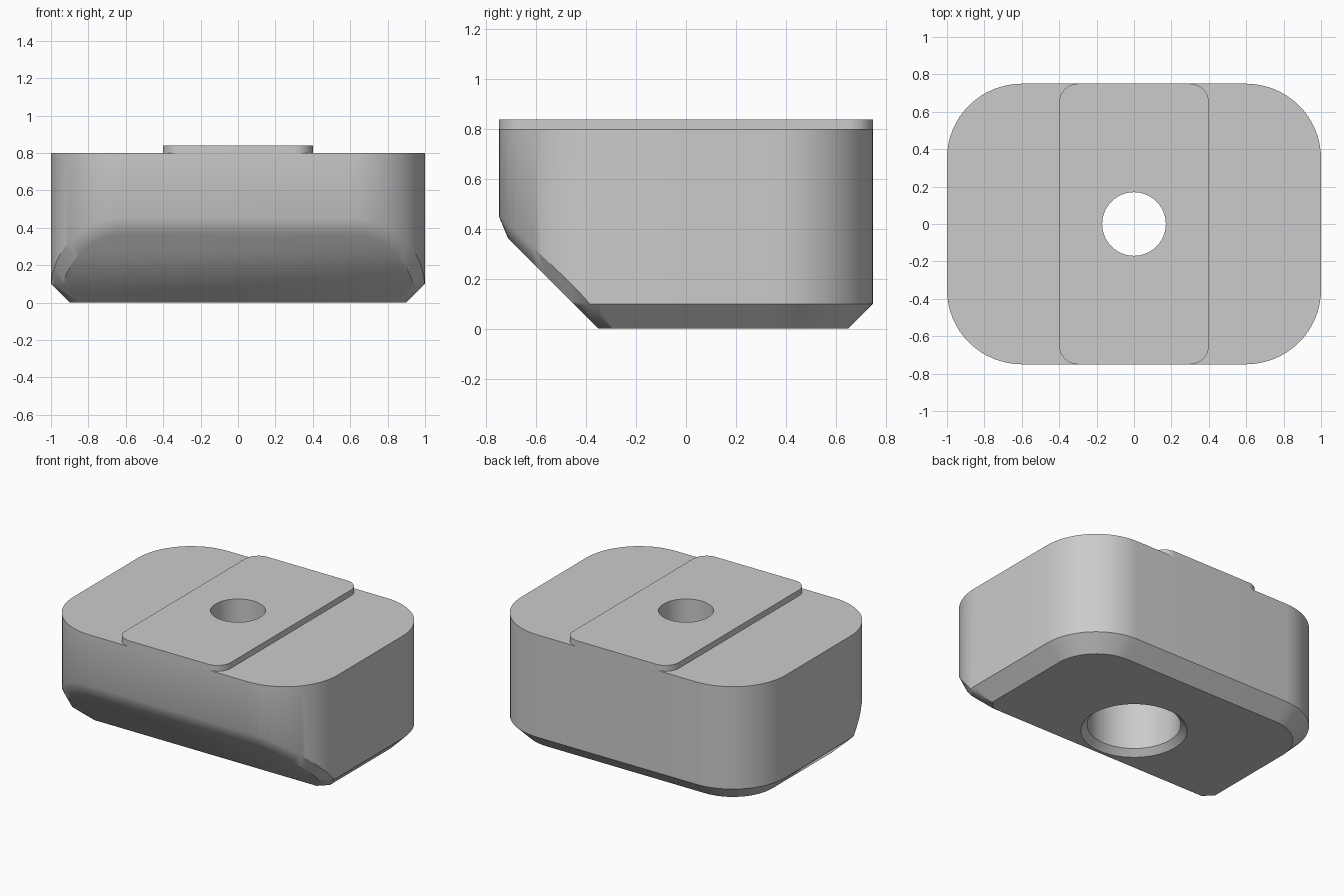
import bpy, bmesh, math
from mathutils import Vector

old = bpy.data.objects.get("Cube")
if old:
    bpy.data.objects.remove(old, do_unlink=True)

grey = bpy.data.materials.new("light grey")
grey.use_nodes = True
colour = (0.6, 0.6, 0.6, 1)
grey.diffuse_color = colour
grey.node_tree.nodes["Principled BSDF"].inputs["Base Color"].default_value = colour


def outline(half_x, half_y, radius, z, steps=16):
    """Rounded rectangle as a counterclockwise loop."""
    pts = []
    for quarter, (sx, sy) in enumerate([(1, 1), (-1, 1), (-1, -1), (1, -1)]):
        for i in range(steps + 1):
            a = (quarter + i / steps) * math.pi / 2
            pts.append((sx * (half_x - radius) + radius * math.cos(a),
                        sy * (half_y - radius) + radius * math.sin(a), z))
    return pts


def stack(loops):
    """Closed solid lofted through loops of equal size."""
    bm = bmesh.new()
    rings = [[bm.verts.new(p) for p in loop] for loop in loops]
    for low, high in zip(rings, rings[1:]):
        for i in range(len(low)):
            j = (i + 1) % len(low)
            bm.faces.new((low[i], low[j], high[j], high[i]))
    bm.faces.new(rings[0][::-1])
    bm.faces.new(rings[-1])
    return bm


def slice_off(bm, point, normal):
    """Cut a convex solid by a plane and cap the opening."""
    bmesh.ops.bisect_plane(bm, geom=bm.verts[:] + bm.edges[:] + bm.faces[:], dist=1e-5,
                           plane_co=point, plane_no=normal, clear_outer=True)
    bmesh.ops.remove_doubles(bm, verts=bm.verts[:], dist=1e-4)
    rim = [e for e in bm.edges if e.is_boundary]
    if rim:
        bmesh.ops.holes_fill(bm, edges=rim, sides=0)
    bm.normal_update()


def make(name, bm):
    bmesh.ops.recalc_face_normals(bm, faces=bm.faces[:])
    mesh = bpy.data.meshes.new(name)
    bm.to_mesh(mesh)
    bm.free()
    ob = bpy.data.objects.new(name, mesh)
    bpy.context.collection.objects.link(ob)
    mesh.materials.append(grey)
    return ob


def activate(ob):
    bpy.ops.object.select_all(action='DESELECT')
    ob.select_set(True)
    bpy.context.view_layer.objects.active = ob


# Block with chamfered underside
body = stack([outline(0.9, 0.65, 0.3, 0), outline(1, 0.75, 0.4, 0.1),
              outline(1, 0.75, 0.4, 0.8)])

# Sloped front underside, then a narrow bevel around its rim
slope = Vector((0, -1, -1)).normalized()
slice_off(body, Vector((0, -0.35, 0)), slope)
ramp = max(body.faces, key=lambda f: f.normal.dot(slope))
cuts = []
for edge in ramp.edges:
    side = next(f for f in edge.link_faces if f is not ramp).normal.copy()
    if side.z < -0.9 or edge.calc_length() < 0.002:
        continue
    bisector = (side + slope).normalized()
    depth = 0.05 * math.sin(side.angle(slope) / 2)
    cuts.append((edge.verts[0].co - bisector * depth, bisector))
for point, normal in cuts:
    slice_off(body, point, normal)

block = make("block", body)

# Raised locating strip across the top
pad = make("locating_strip", stack([outline(0.4, 0.75, 0.1, 0.8),
                                    outline(0.4, 0.75, 0.1, 0.84)]))

# Stepped screw hole
profile = [(0.34, -0.01), (0.29, 0.04), (0.29, 0.5), (0.17, 0.5), (0.17, 0.9)]
drill = make("hole_cutter", stack([outline(r, r, r * 0.9999, z) for r, z in profile]))
drill.hide_render = True

for ob in (block, pad):
    activate(ob)
    mod = ob.modifiers.new("screw_hole", 'BOOLEAN')
    mod.operation = 'DIFFERENCE'
    mod.solver = 'EXACT'
    mod.object = drill
    bpy.ops.object.modifier_apply(modifier=mod.name)
    bpy.ops.object.shade_smooth_by_angle(angle=math.radians(30))
bpy.data.objects.remove(drill, do_unlink=True)
